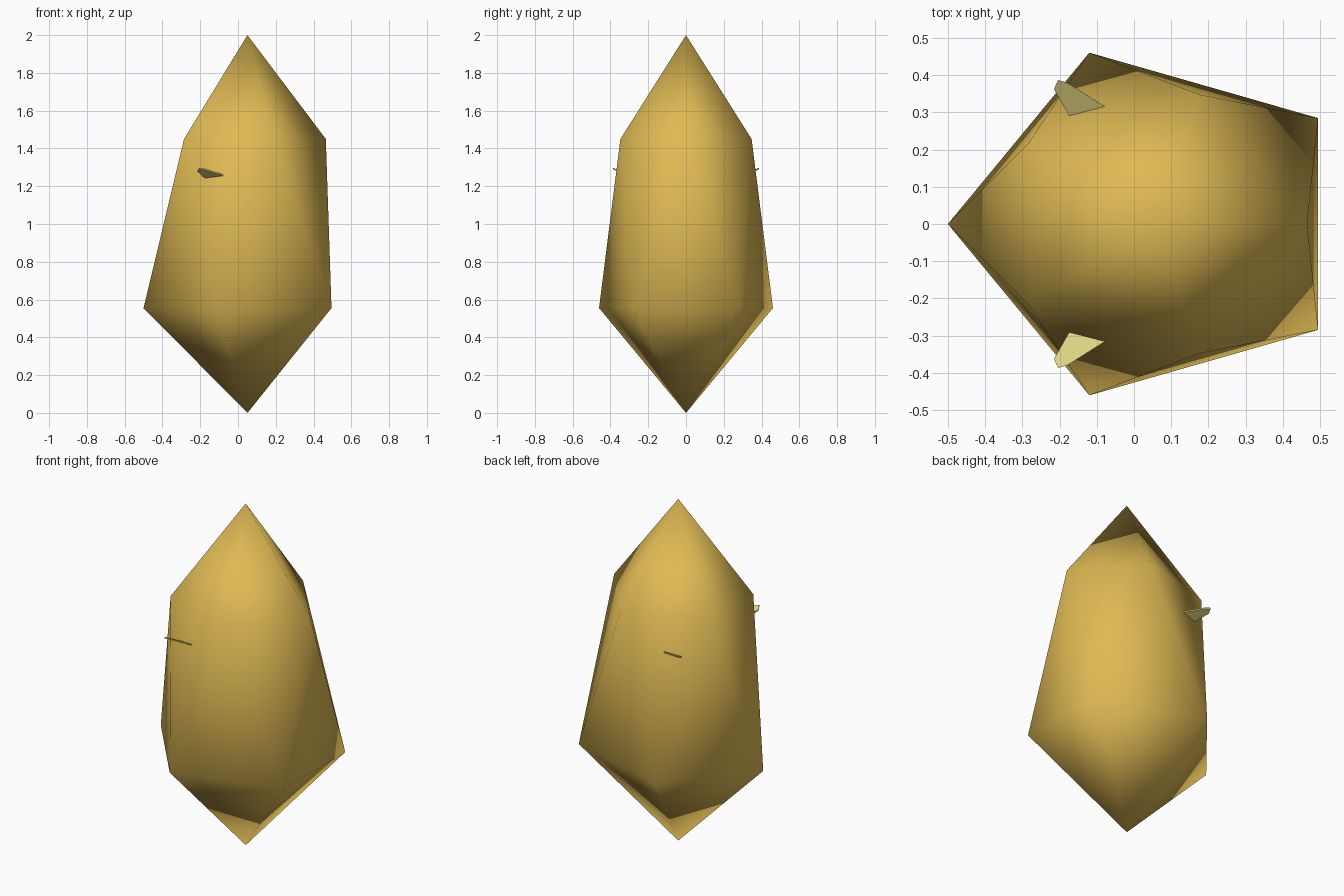
import bpy, bmesh
from math import sin, cos, pi

cube = bpy.data.objects.get("Cube")
if cube:
    bpy.data.objects.remove(cube, do_unlink=True)


def material(name, color):
    mat = bpy.data.materials.new(name)
    mat.use_nodes = True
    mat.diffuse_color = color
    bsdf = mat.node_tree.nodes["Principled BSDF"]
    bsdf.inputs["Base Color"].default_value = color
    bsdf.inputs["Roughness"].default_value = 0.7
    return mat


def hull(name, points, mat, smooth):
    """Closed convex solid around a few corner points."""
    bm = bmesh.new()
    for p in points:
        bm.verts.new(p)
    bmesh.ops.convex_hull(bm, input=bm.verts)
    bmesh.ops.recalc_face_normals(bm, faces=bm.faces)
    for f in bm.faces:
        f.smooth = smooth
    mesh = bpy.data.meshes.new(name)
    bm.to_mesh(mesh)
    bm.free()
    mesh.materials.append(mat)
    obj = bpy.data.objects.new(name, mesh)
    bpy.context.collection.objects.link(obj)
    return obj


def ring(radius, z, start):
    """Five corners around the crystal axis, slightly flattened in y."""
    angles = [start + i * 2 * pi / 5 for i in range(5)]
    return [(AXIS_X + radius * cos(a), radius * 0.88 * sin(a), z) for a in angles]


AXIS_X = 0.05
gold = material("gold", (0.74, 0.49, 0.088, 1))
pale = material("pale_yellow", (0.73, 0.65, 0.22, 1))

# Stretched twenty-sided crystal, wide ring low and narrow ring high
crystal = [(AXIS_X, 0, 0), (AXIS_X, 0, 2)]
crystal += ring(0.55, 0.555, pi) + ring(0.415, 1.45, 0)
hull("crystal_body", crystal, gold, True)

# Thin shards rising outward from both sides, rooted inside the body
outline = [(-0.155, 0.257), (-0.215, 0.362), (-0.204, 0.387),
           (-0.178, 0.379), (-0.08, 0.317), (-0.035, 0.286)]
for side, name in ((1, "left_shard"), (-1, "right_shard")):
    # front is -y, and the pair mirrors across the y = 0 plane
    points = [(x, side * y, 1.247 + 0.5 * (y - 0.293) + t)
              for x, y in outline for t in (-0.004, 0.004)]
    hull(name.replace("left", "back").replace("right", "front"), points, pale, False)
